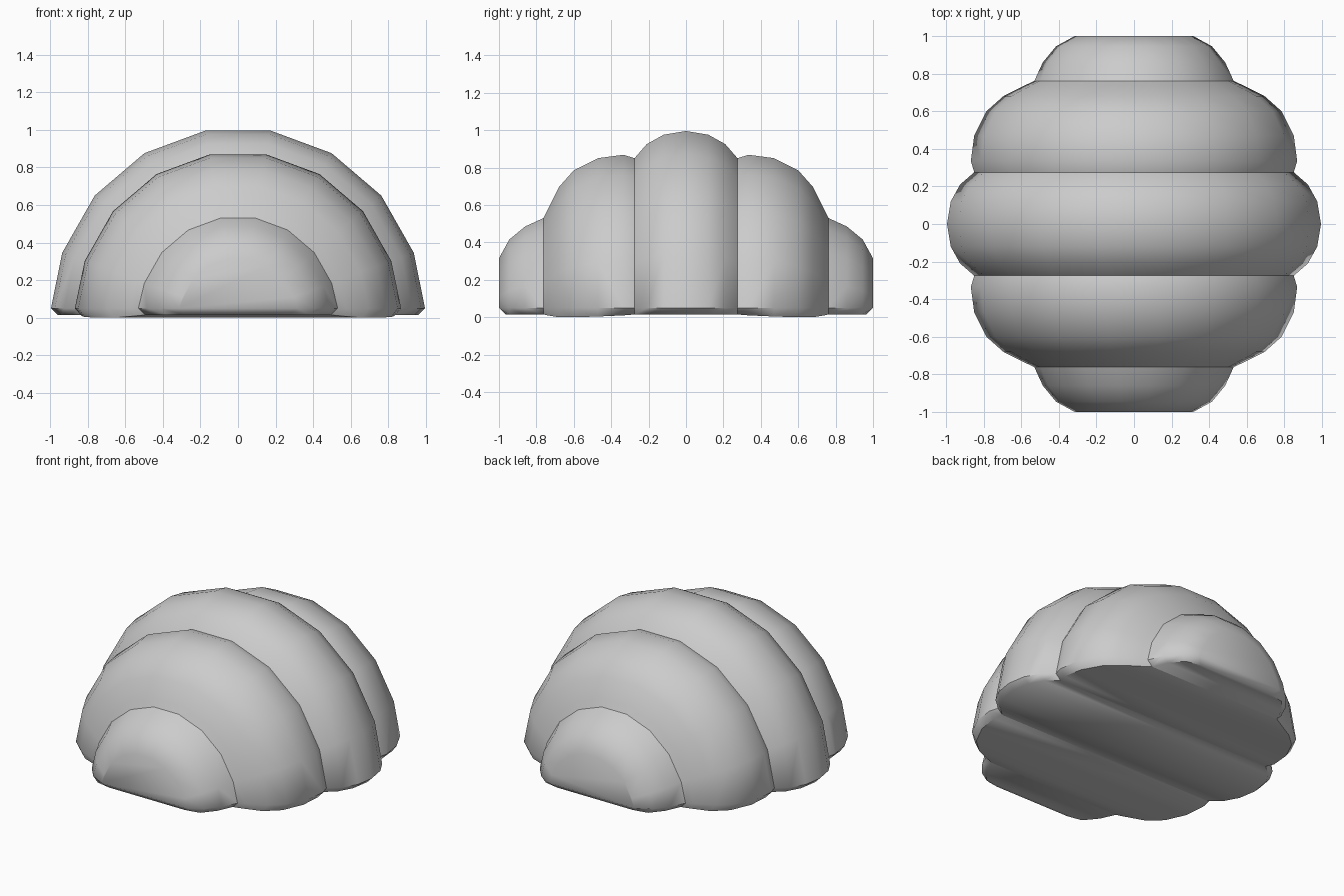
import bpy, bmesh, math

if "Cube" in bpy.data.objects:
    bpy.data.objects.remove(bpy.data.objects["Cube"])

grey = bpy.data.materials.new("plain grey")
grey.diffuse_color = (0.6, 0.6, 0.6, 1)
grey.use_nodes = True
grey.node_tree.nodes["Principled BSDF"].inputs["Base Color"].default_value = grey.diffuse_color


def section(r, y, floor, inset):
    """Half-round cross-section with a bevelled foot; inset pulls the foot back in y."""
    pts = [(r * math.cos(math.radians(a)), y, 1.016 * r * math.sin(math.radians(a)))
           for a in range(20, 161, 20)]
    foot_y = y - math.copysign(inset, y)
    foot = r - 0.035
    return ([(foot, foot_y, floor), (r, y, 0.05)] + pts
            + [(-r, y, 0.05), (-foot, foot_y, floor)])


def lobe(name, rings, cap=False):
    """Loft sections (y, radius, floor height); cap closes the last one."""
    bm = bmesh.new()
    loops = []
    for i, (y, r, floor) in enumerate(rings):
        inset = 0.035 if cap and i == len(rings) - 1 else 0
        loops.append([bm.verts.new(p) for p in section(r, y, floor, inset)])
    n = len(loops[0])
    for a, b in zip(loops, loops[1:]):
        for k in range(n):
            j = (k + 1) % n
            bm.faces.new((a[k], a[j], b[j], b[k]))
    if cap:
        end = loops[-1]
        bm.faces.new(end[1:-1])                              # flat end
        bm.faces.new((end[0], end[1], end[-2], end[-1]))     # bevel under it
    bmesh.ops.recalc_face_normals(bm, faces=bm.faces)
    # an open loft: make sure the normals point away from the core
    if sum((f.normal.dot(f.calc_center_median()) * f.calc_area()) for f in bm.faces) < 0:
        bmesh.ops.reverse_faces(bm, faces=bm.faces)
    me = bpy.data.meshes.new(name)
    bm.to_mesh(me)
    bm.free()
    me.materials.append(grey)
    ob = bpy.data.objects.new(name, me)
    bpy.context.collection.objects.link(ob)
    bpy.ops.object.select_all(action='DESELECT')
    ob.select_set(True)
    bpy.context.view_layer.objects.active = ob
    bpy.ops.object.shade_smooth_by_angle(angle=math.radians(50))
    return ob


# Middle lobe
half = [(0.0, 0.995, 0.015), (0.12, 0.975, 0.015), (0.21, 0.925, 0.015), (0.275, 0.85, 0.015)]
lobe("middle_lobe", [(-y, r, f) for y, r, f in half[:0:-1]] + half)

# Side lobes and end lobes, mirrored front and back
side = [(0.275, 0.85, 0.015), (0.335, 0.868, 0.01), (0.47, 0.85, 0.004), (0.60, 0.785, 0.0),
        (0.68, 0.695, 0.0), (0.74, 0.575, 0.01), (0.762, 0.53, 0.015)]
tip = [(0.762, 0.53, 0.015), (0.86, 0.485, 0.015), (0.945, 0.415, 0.015), (1.0, 0.315, 0.015)]
for label, s in (("front", -1), ("back", 1)):
    lobe(label + "_side_lobe", [(s * y, r, f) for y, r, f in side])
    lobe(label + "_end_lobe", [(s * y, r, f) for y, r, f in tip], cap=True)
